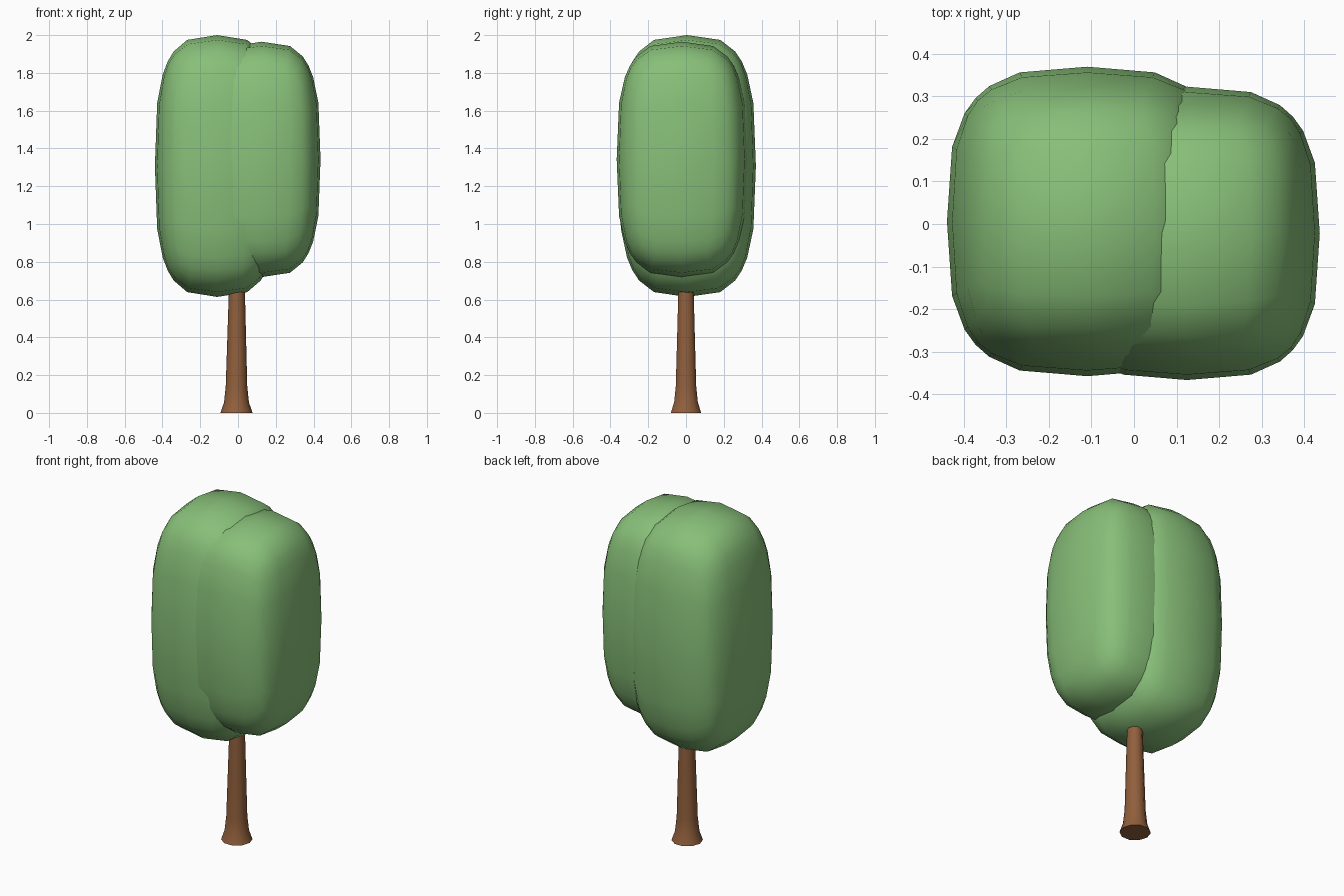
import bpy, bmesh, math
from mathutils import Vector

if "Cube" in bpy.data.objects:
    bpy.data.objects.remove(bpy.data.objects["Cube"])


def material(name, rgb):
    m = bpy.data.materials.new(name)
    m.diffuse_color = (*rgb, 1.0)
    m.use_nodes = True
    m.node_tree.nodes["Principled BSDF"].inputs["Base Color"].default_value = m.diffuse_color
    return m


LEAF = material("leaf green", (0.246, 0.525, 0.190))
BARK = material("bark brown", (0.285, 0.115, 0.045))


def add_object(name, bm, mat, angle):
    bmesh.ops.recalc_face_normals(bm, faces=bm.faces[:])
    mesh = bpy.data.meshes.new(name)
    bm.to_mesh(mesh)
    bm.free()
    mesh.materials.append(mat)
    ob = bpy.data.objects.new(name, mesh)
    bpy.context.collection.objects.link(ob)
    bpy.ops.object.select_all(action='DESELECT')
    ob.select_set(True)
    bpy.context.view_layer.objects.active = ob
    bpy.ops.object.shade_smooth_by_angle(angle=math.radians(angle))
    return ob


def rounded_block(name, centre, half, n=3.05):
    """Cube grid pushed out to a soft, boxy superellipsoid."""
    bm = bmesh.new()
    bmesh.ops.create_cube(bm, size=2)
    bmesh.ops.subdivide_edges(bm, edges=bm.edges[:], cuts=5, use_grid_fill=True)
    steps = (0.0, 0.5, 0.8, 1.0)
    for v in bm.verts:
        p = Vector([math.copysign(steps[round(abs(c) * 3)], c) for c in v.co])
        p /= sum(abs(c) ** n for c in p) ** (1 / n)
        v.co = Vector([centre[i] + p[i] * half[i] for i in range(3)])
    add_object(name, bm, LEAF, 60)


# Two overlapping foliage masses
rounded_block("large_foliage", (-0.11, 0.006, 1.307), (0.33, 0.364, 0.693))
rounded_block("small_foliage", (0.125, -0.022, 1.342), (0.312, 0.345, 0.623))

# Flared trunk: centre x, radius, height of each ring
SIDES = 10
rings = [(-0.008, 0.085, 0), (-0.008, 0.066, 0.055), (-0.008, 0.057, 0.14),
         (-0.007, 0.050, 0.38), (-0.006, 0.043, 0.63), (-0.006, 0.041, 0.72)]
bm = bmesh.new()
loops = [[bm.verts.new((cx + r * math.cos(math.tau * i / SIDES),
                        r * math.sin(math.tau * i / SIDES), z))
          for i in range(SIDES)] for cx, r, z in rings]
for a, b in zip(loops, loops[1:]):
    for i in range(SIDES):
        j = (i + 1) % SIDES
        bm.faces.new((a[i], a[j], b[j], b[i]))
bm.faces.new(loops[0][::-1])
bm.faces.new(loops[-1])
add_object("trunk", bm, BARK, 50)
